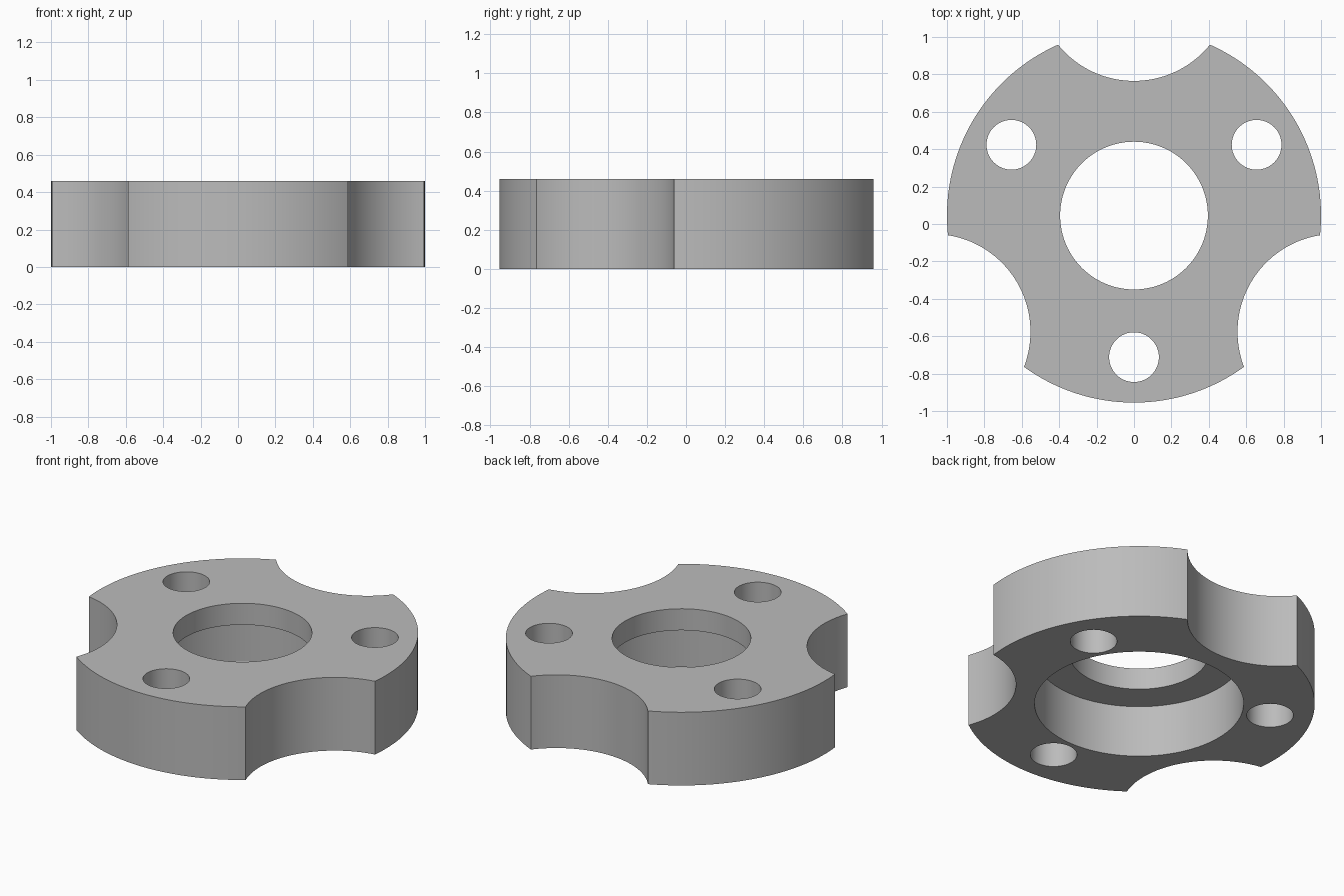
import bpy
import math

if "Cube" in bpy.data.objects:
    bpy.data.objects.remove(bpy.data.objects["Cube"], do_unlink=True)

HEIGHT = 0.46
CENTRE_Y = 0.045

steel = bpy.data.materials.new("plain grey")
steel.use_nodes = True
grey = (0.5, 0.5, 0.5, 1)
steel.diffuse_color = grey
steel.node_tree.nodes["Principled BSDF"].inputs["Base Color"].default_value = grey


def cylinder(name, radius, bottom, top, distance=0, degrees=0, sides=96):
    """Upright cylinder placed in polar coordinates around the hub axis."""
    a = math.radians(degrees)
    bpy.ops.mesh.primitive_cylinder_add(
        vertices=sides, radius=radius, depth=top - bottom,
        location=(distance * math.cos(a),
                  CENTRE_Y + distance * math.sin(a),
                  (bottom + top) / 2))
    obj = bpy.context.object
    obj.name = name
    obj.data.materials.append(steel)
    return obj


# Round body
hub = cylinder("hub_plate", 1.0, 0, HEIGHT, sides=160)

# Central bore, with a wider recess in the underside
cutters = [
    cylinder("bore_cutter", 0.395, -0.2, HEIGHT + 0.2),
    cylinder("recess_cutter", 0.595, -0.2, 0.325),
]

# Three bolt holes alternating with three rim scallops
for i in range(3):
    turn = 120 * i
    cutters.append(cylinder("bolt_hole_cutter", 0.133, -0.2, HEIGHT + 0.2,
                            0.757, turn - 90, 64))
    cutters.append(cylinder("scallop_cutter", 0.523, -0.2, HEIGHT + 0.2,
                            1.243, turn + 90, 128))

# Cut every opening, then discard the cutters
bpy.ops.object.select_all(action="DESELECT")
hub.select_set(True)
bpy.context.view_layer.objects.active = hub
for cutter in cutters:
    cutter.hide_render = True
    mod = hub.modifiers.new("cut", "BOOLEAN")
    mod.operation = "DIFFERENCE"
    mod.solver = "EXACT"
    mod.object = cutter
    bpy.ops.object.modifier_apply(modifier=mod.name)
    bpy.data.objects.remove(cutter, do_unlink=True)

# Smooth curved walls, crisp rims
bpy.ops.object.shade_smooth_by_angle(angle=math.radians(30))
